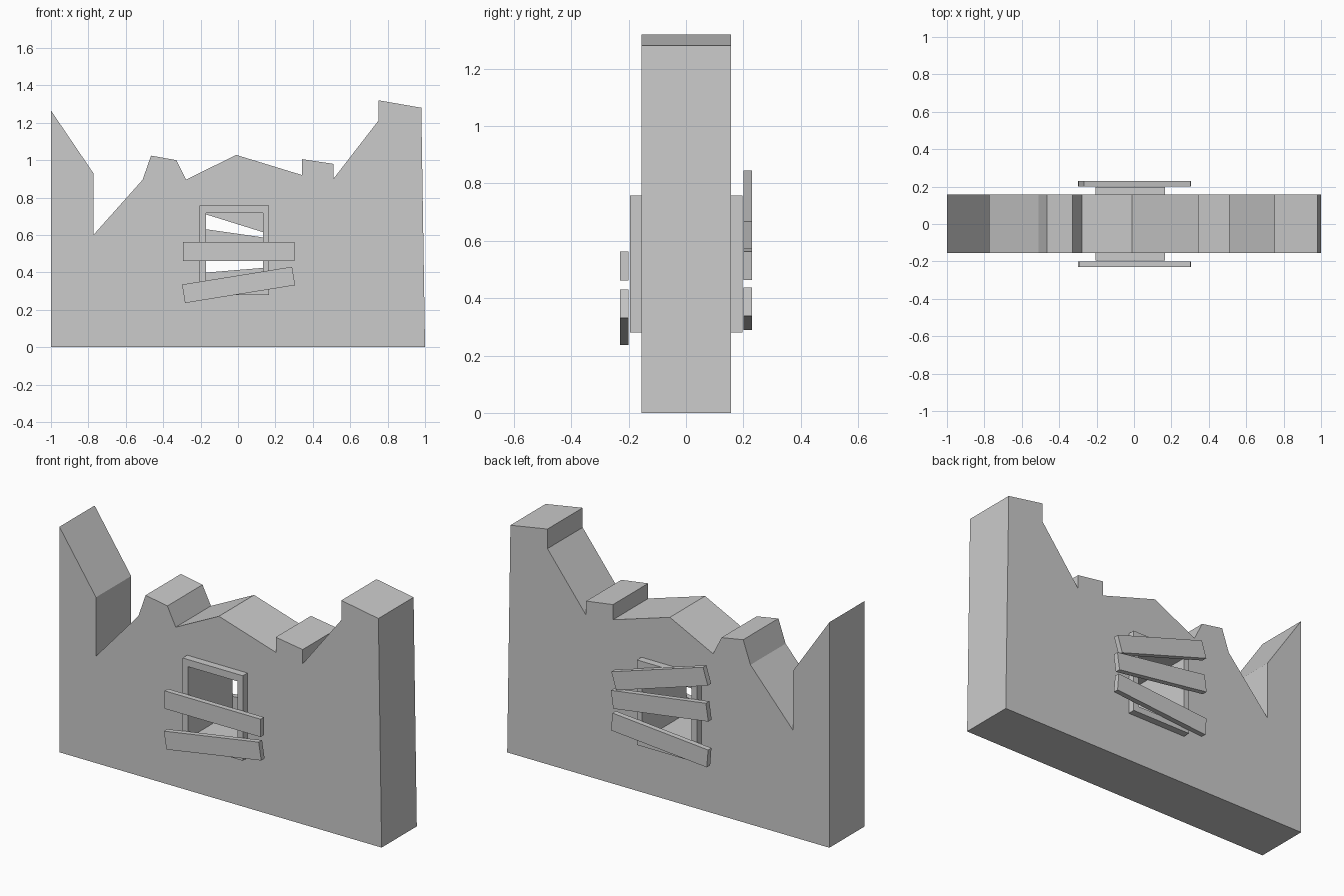
import bpy, bmesh
from math import radians
from mathutils import Matrix

if "Cube" in bpy.data.objects:
    bpy.data.objects.remove(bpy.data.objects["Cube"])


def prism(name, profile, y0, y1):
    """Extrude an x-z outline from y0 to y1."""
    bm = bmesh.new()
    face = bm.faces.new([bm.verts.new((x, y0, z)) for x, z in profile])
    ext = bmesh.ops.extrude_face_region(bm, geom=[face], use_keep_orig=True)
    verts = [g for g in ext["geom"] if isinstance(g, bmesh.types.BMVert)]
    bmesh.ops.translate(bm, verts=verts, vec=(0, y1 - y0, 0))
    bmesh.ops.recalc_face_normals(bm, faces=bm.faces)
    mesh = bpy.data.meshes.new(name)
    bm.to_mesh(mesh)
    bm.free()
    obj = bpy.data.objects.new(name, mesh)
    bpy.context.collection.objects.link(obj)
    return obj


def rect(x0, x1, z0, z1):
    return [(x0, z0), (x1, z0), (x1, z1), (x0, z1)]


def cut(obj, profile):
    """Cut an outline right through an object along y."""
    cutter = prism("cutter", profile, -0.5, 0.5)
    cutter.hide_render = True
    mod = obj.modifiers.new("opening", 'BOOLEAN')
    mod.operation = 'DIFFERENCE'
    mod.solver = 'EXACT'
    mod.object = cutter
    bpy.context.view_layer.objects.active = obj
    bpy.ops.object.modifier_apply(modifier=mod.name)
    bpy.data.objects.remove(cutter)


def plank(name, x, y, z, angle):
    obj = prism(name, rect(-0.298, 0.298, -0.05, 0.05), -0.015, 0.015)
    # negative y rotation raises the +x end
    obj.data.transform(Matrix.Translation((x, y, z)) @ Matrix.Rotation(radians(-angle), 4, 'Y'))


OUTER = rect(-0.207, 0.167, 0.28, 0.757)
INNER = rect(-0.172, 0.135, 0.315, 0.717)

# Broken wall with a jagged top
wall = prism("ruined_wall", [
    (-1, 0), (1, 0), (0.98, 1.28), (0.75, 1.32), (0.75, 1.21),
    (0.51, 0.9), (0.51, 0.98), (0.343, 1.005), (0.343, 0.92), (-0.01, 1.028),
    (-0.278, 0.895), (-0.33, 1.0), (-0.465, 1.024), (-0.51, 0.895),
    (-0.773, 0.6), (-0.773, 0.93), (-1, 1.265)], -0.155, 0.157)
cut(wall, OUTER)

# Window frame lining the opening and standing proud on both sides
frame = prism("window_frame", OUTER, -0.196, 0.197)
cut(frame, INNER)

# Boards nailed over the front and back
plank("front_plank_upper", 0.003, -0.215, 0.512, 0)
plank("front_plank_lower", 0.003, -0.215, 0.333, 9.2)
plank("back_plank_upper", 0.003, 0.215, 0.708, -17.3)
plank("back_plank_middle", 0.003, 0.215, 0.555, -8.2)
plank("back_plank_lower", 0.003, 0.215, 0.363, 4.7)
